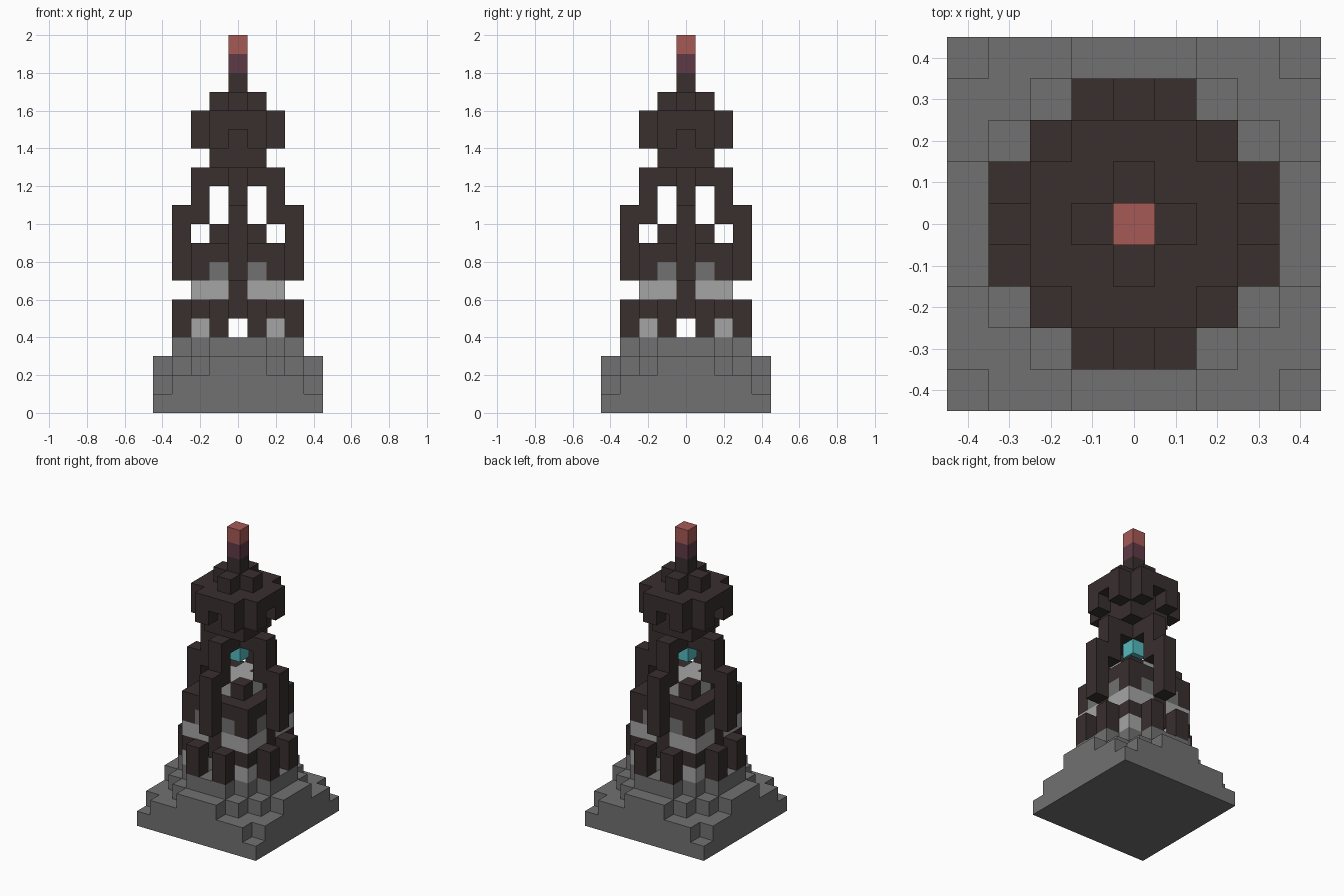
import bpy, bmesh
from mathutils import Vector

if "Cube" in bpy.data.objects:
    bpy.data.objects.remove(bpy.data.objects["Cube"], do_unlink=True)

CELL = 0.1
REACH = range(-4, 5)


def material(name, colour):
    mat = bpy.data.materials.new(name)
    mat.use_nodes = True
    rgba = (*colour, 1)
    mat.diffuse_color = rgba
    mat.node_tree.nodes["Principled BSDF"].inputs["Base Color"].default_value = rgba
    return mat


STONE = material("grey stone", (0.17, 0.165, 0.17))
PALE = material("pale stone", (0.38, 0.375, 0.38))
DARK = material("dark brown stone", (0.041, 0.028, 0.028))
PLUM = material("plum", (0.112, 0.042, 0.061))
RED = material("dull red", (0.376, 0.102, 0.093))
TEAL = material("teal", (0.091, 0.485, 0.515))

# The tower is four-way symmetric, so a cell is described by the larger (h)
# and smaller (l) of its distances from the two centre lines.
# Each part: name, material, first layer, last layer, rule.
PARTS = [
    # Stepped plinth
    ("plinth_slab", STONE, 0, 0, lambda h, l: True),
    ("plinth_step", STONE, 1, 1, lambda h, l: l < 4),
    ("plinth_terrace", STONE, 2, 2, lambda h, l: l < 2 or (l == 2 and h < 4)),
    ("plinth_top", STONE, 3, 3, lambda h, l: h < 3 or (h == 3 and l < 2)),
    # Lower storey: outer posts, corner piers and floor
    ("outer_posts", DARK, 4, 5, lambda h, l: h == 3 and l == 1),
    ("corner_piers", PALE, 4, 4, lambda h, l: h < 3 and l > 0),
    ("lower_floor", DARK, 5, 5, lambda h, l: h < 3),
    # Pale band with dark middles, then grey panels between dark corners
    ("band_middles", DARK, 6, 7, lambda h, l: h == 2 and l == 0),
    ("pale_band", PALE, 6, 6, lambda h, l: h < 3 and (h, l) != (2, 0)),
    ("wall_corners", DARK, 7, 7, lambda h, l: l == 2 and h == 2),
    ("wall_panels", STONE, 7, 7, lambda h, l: h < 2 or (h == 2 and l == 1)),
    ("upper_floor", DARK, 8, 8, lambda h, l: h < 3),
    # Buttresses leaning in towards the crown
    ("buttress_outer", DARK, 7, 10, lambda h, l: h == 3 and l == 0),
    ("buttress_inner", DARK, 10, 12, lambda h, l: h == 2 and l == 0),
    # Open shrine with its floating gem
    ("altar_corners", DARK, 9, 9, lambda h, l: h == 1 and l == 1),
    ("altar", PALE, 9, 9, lambda h, l: h < 2 and l == 0),
    ("gem", TEAL, 11, 11, lambda h, l: h == 0),
    ("shrine_roof", DARK, 12, 12, lambda h, l: h < 2 and l == 0),
    # Neck, overhanging cap and spire
    ("neck", DARK, 13, 13, lambda h, l: h < 2),
    ("cap_brackets", DARK, 14, 14, lambda h, l: h < 2 or (h == 2 and l == 1)),
    ("cap", DARK, 15, 15, lambda h, l: h < 3 and l < 2),
    ("cap_cross", DARK, 16, 16, lambda h, l: h < 2 and l == 0),
    ("spire_base", DARK, 17, 17, lambda h, l: h == 0),
    ("spire_shaft", PLUM, 18, 18, lambda h, l: h == 0),
    ("spire_tip", RED, 19, 19, lambda h, l: h == 0),
]


def part_cells(first, last, rule):
    return [(x, y, z) for z in range(first, last + 1) for x in REACH for y in REACH
            if rule(max(abs(x), abs(y)), min(abs(x), abs(y)))]


cells = {name: part_cells(first, last, rule) for name, _, first, last, rule in PARTS}
filled = {c for group in cells.values() for c in group}


def add_cell(bm, cell):
    """Add the faces of one cube that are not covered by a neighbour."""
    centre = Vector((cell[0], cell[1], cell[2] + 0.5))
    for axis in range(3):
        for side in (-1, 1):
            step = [0, 0, 0]
            step[axis] = side
            if tuple(c + s for c, s in zip(cell, step)) in filled:
                continue
            n, u, v = Vector(step), Vector(), Vector()
            u[(axis + 1) % 3] = 1
            v = n.cross(u)
            corners = [centre + (n + u * a + v * b) / 2
                       for a, b in ((-1, -1), (1, -1), (1, 1), (-1, 1))]
            bm.faces.new([bm.verts.new(p * CELL) for p in corners])


def build_part(name, mat):
    bm = bmesh.new()
    for cell in cells[name]:
        add_cell(bm, cell)
    bmesh.ops.remove_doubles(bm, verts=bm.verts[:], dist=CELL / 100)
    # Merge coplanar squares into clean flat faces
    bmesh.ops.dissolve_limit(bm, angle_limit=0.01, verts=bm.verts[:], edges=bm.edges[:])
    mesh = bpy.data.meshes.new(name)
    bm.to_mesh(mesh)
    bm.free()
    mesh.materials.append(mat)
    bpy.context.collection.objects.link(bpy.data.objects.new(name, mesh))


for name, mat, *_ in PARTS:
    build_part(name, mat)
